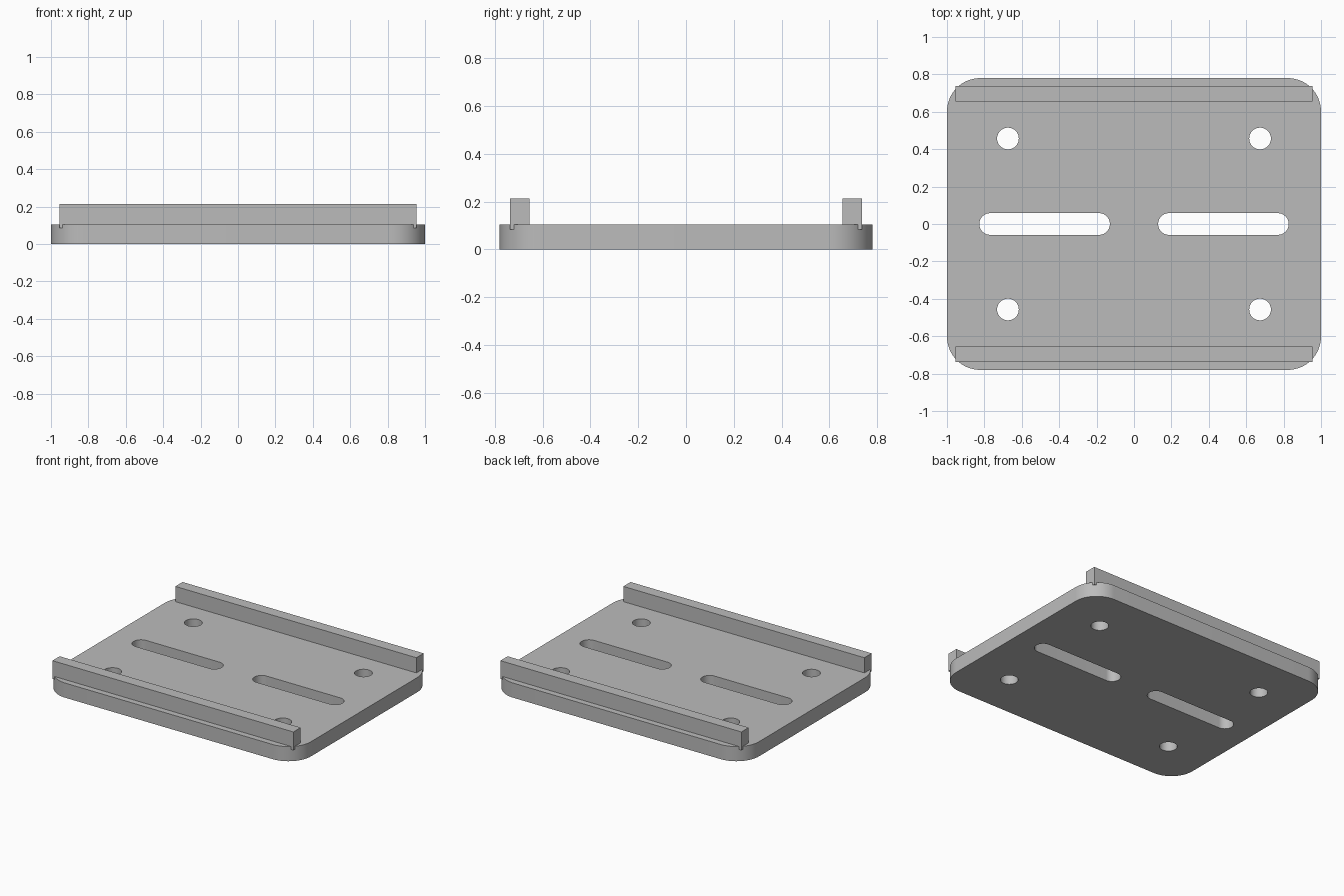
import bpy
import bmesh
from math import cos, sin, pi, radians

if "Cube" in bpy.data.objects:
    bpy.data.objects.remove(bpy.data.objects["Cube"], do_unlink=True)

grey = bpy.data.materials.new("plain grey")
grey.use_nodes = True
colour = (0.5, 0.5, 0.5, 1)
grey.diffuse_color = colour
grey.node_tree.nodes["Principled BSDF"].inputs["Base Color"].default_value = colour


def rounded_outline(cx, cy, hx, hy, r, steps=16):
    """Counter-clockwise rectangle outline with rounded corners."""
    points = []
    for i, (sx, sy) in enumerate([(1, 1), (-1, 1), (-1, -1), (1, -1)]):
        for k in range(steps + 1):
            a = (i + k / steps) * pi / 2
            p = (cx + sx * (hx - r) + r * cos(a), cy + sy * (hy - r) + r * sin(a))
            if all(abs(p[0] - q[0]) + abs(p[1] - q[1]) > 1e-5 for q in points):
                points.append(p)
    return points


def prism(name, outlines, z0, z1):
    """Extrude one or more closed outlines from z0 to z1."""
    bm = bmesh.new()
    for outline in outlines:
        low = [bm.verts.new((x, y, z0)) for x, y in outline]
        high = [bm.verts.new((x, y, z1)) for x, y in outline]
        bm.faces.new(low[::-1])
        bm.faces.new(high)
        for i in range(len(low)):
            j = (i + 1) % len(low)
            bm.faces.new((low[i], low[j], high[j], high[i]))
    mesh = bpy.data.meshes.new(name)
    bm.to_mesh(mesh)
    bm.free()
    mesh.materials.append(grey)
    obj = bpy.data.objects.new(name, mesh)
    bpy.context.collection.objects.link(obj)
    return obj


# Base plate with rounded corners
height = 0.105
plate = prism("base_plate", [rounded_outline(0, 0, 1, 0.78, 0.178)], 0, height)

# Four screw holes and two long slots, cut right through
hole_r = 0.058
cuts = [rounded_outline(sx * 0.674, sy * 0.457, hole_r, hole_r, hole_r)
        for sx in (-1, 1) for sy in (-1, 1)]
cuts += [rounded_outline(sx * 0.478, 0, 0.349, hole_r, hole_r) for sx in (-1, 1)]
cutter = prism("hole_cutter", cuts, -0.1, height + 0.1)
cutter.hide_render = True
cut = plate.modifiers.new("holes", "BOOLEAN")
cut.operation = "DIFFERENCE"
cut.solver = "EXACT"
cut.object = cutter
bpy.context.view_layer.objects.active = plate
plate.select_set(True)
bpy.ops.object.modifier_apply(modifier=cut.name)
bpy.data.objects.remove(cutter, do_unlink=True)

# Smooth the round walls only
bpy.ops.object.select_all(action="DESELECT")
plate.select_set(True)
bpy.ops.object.shade_smooth_by_angle(angle=radians(30))

# Front and back rails, slightly sunk into the plate
for name, side in (("front_rail", -1), ("back_rail", 1)):
    x, y0, y1 = 0.955, side * 0.696 - 0.041, side * 0.696 + 0.041
    prism(name, [[(-x, y0), (x, y0), (x, y1), (-x, y1)]], 0.084, 0.214)
